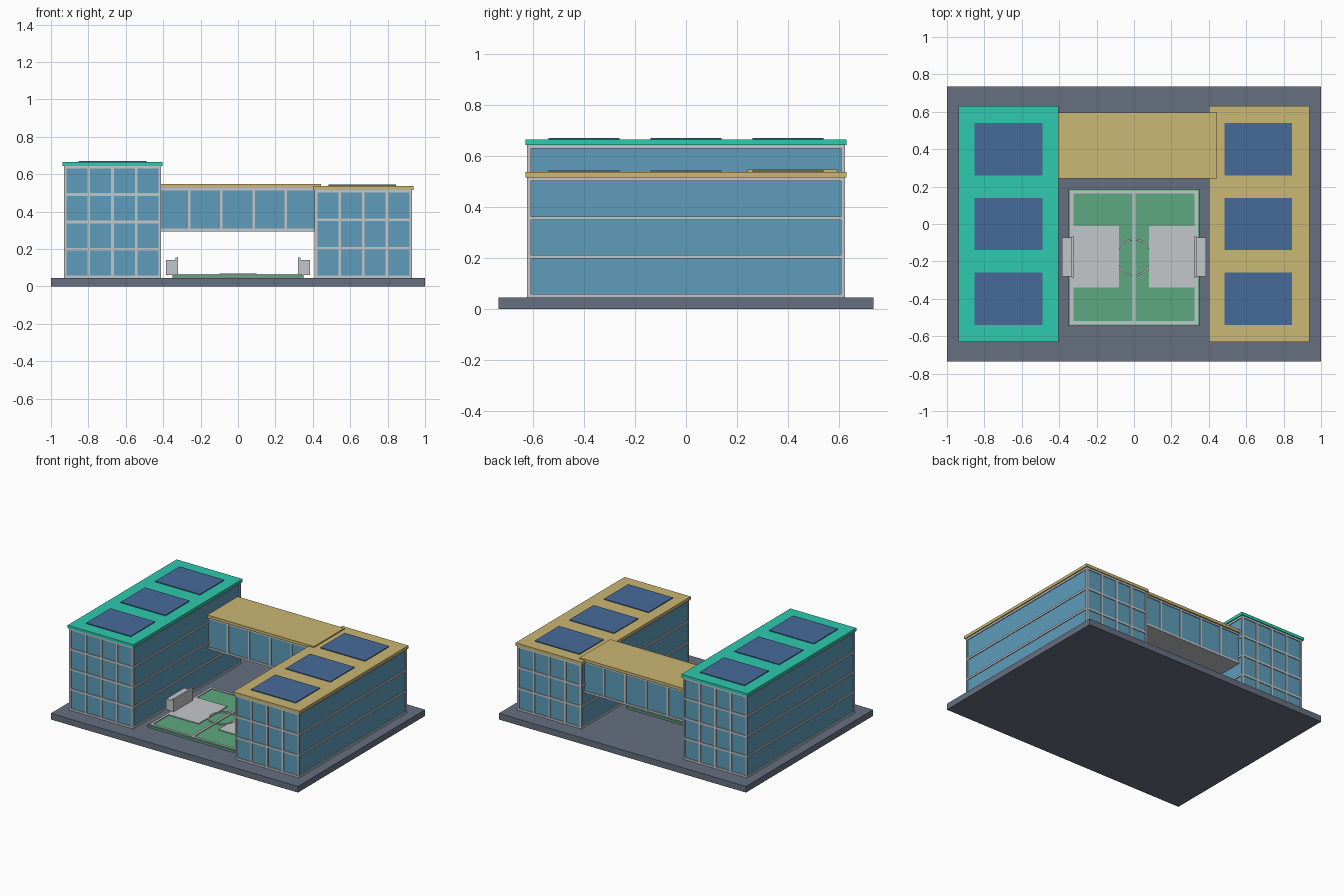
import bpy, bmesh
from math import pi
from mathutils import Matrix

if "Cube" in bpy.data.objects:
    bpy.data.objects.remove(bpy.data.objects["Cube"], do_unlink=True)


def material(name, r, g, b):
    # 8-bit display colour to linear
    col = [((c / 255 + 0.055) / 1.055) ** 2.4 for c in (r, g, b)] + [1]
    m = bpy.data.materials.new(name)
    m.use_nodes = True
    m.diffuse_color = col
    m.node_tree.nodes["Principled BSDF"].inputs["Base Color"].default_value = col
    return m


slate = material("slate paving", 103, 112, 128)
glass = material("blue glass", 94, 157, 187)
concrete = material("pale concrete", 196, 199, 202)
teal = material("teal roof", 46, 203, 175)
gold = material("gold roof", 203, 183, 115)
solar = material("solar blue", 70, 106, 154)
grass = material("pitch green", 93, 169, 128)


def boxes(name, mat, *extents):
    """One object made of boxes, each given as x0, x1, y0, y1, z0, z1."""
    bm = bmesh.new()
    for x0, x1, y0, y1, z0, z1 in extents:
        mtx = Matrix.Translation(((x0 + x1) / 2, (y0 + y1) / 2, (z0 + z1) / 2))
        mtx = mtx @ Matrix.Diagonal((x1 - x0, y1 - y0, z1 - z0, 1))
        bmesh.ops.create_cube(bm, size=1, matrix=mtx)
    return finish(name, mat, bm)


def finish(name, mat, bm):
    me = bpy.data.meshes.new(name)
    bm.to_mesh(me)
    bm.free()
    me.materials.append(mat)
    ob = bpy.data.objects.new(name, me)
    bpy.context.collection.objects.link(ob)
    return ob


def glazed_block(name, x0, x1, y0, y1, z0, z1, floors, bays, bar=0.014):
    """Glass volume with floor bands all round and posts on front and back."""
    inset = 0.006
    boxes(name + "_glass", glass,
          (x0 + inset, x1 - inset, y0 + inset, y1 - inset, z0 + 0.002, z1 - 0.002))
    frame = []
    for i in range(floors + 1):
        z = z0 + (z1 - z0 - bar) * i / floors
        frame.append((x0, x1, y0, y1, z, z + bar))
    for i in range(bays + 1):
        x = x0 + (x1 - x0 - bar) * i / bays
        for y in (y0, y1 - bar):
            frame.append((x, x + bar, y, y + bar, z0, z1))
    boxes(name + "_frame", concrete, *frame)


GROUND = 0.045
boxes("paved_base", slate, (-1, 1, -0.735, 0.735, 0, GROUND))

# Two wings with flat roofs and solar panels
for name, x0, x1, top, floors, roof in (
        ("right_wing", -0.93, -0.412, 0.645, 4, teal),
        ("left_wing", 0.41, 0.93, 0.517, 3, gold)):
    glazed_block(name, x0, x1, -0.623, 0.623, GROUND, top, floors, 4)
    boxes(name + "_roof", roof, (x0 - 0.008, x1 + 0.008, -0.63, 0.63, top, top + 0.021))
    mid = (x0 + x1) / 2 - (0.005 if x0 > 0 else 0)
    boxes(name + "_solar_panels", solar,
          *[(mid - 0.181, mid + 0.181, y - 0.14, y + 0.14, top + 0.02, top + 0.027)
            for y in (-0.4, 0, 0.4)])

# Raised bridge between the wings
glazed_block("bridge", -0.44, 0.435, 0.25, 0.585, 0.295, 0.528, 1, 5)
boxes("bridge_roof", gold, (-0.43, 0.445, 0.242, 0.595, 0.526, 0.547))

# Sports pitch and its markings
boxes("pitch", grass, (-0.35, 0.35, -0.545, 0.188, GROUND, 0.06))
X, Y0, Y1, W = 0.342, -0.537, 0.18, 0.018
L0, L1 = 0.058, 0.066
boxes("pitch_lines", concrete,
      (-X, X, Y0, Y0 + W, L0, L1), (-X, X, Y1 - W, Y1, L0, L1),
      (-X, -X + W, Y0, Y1, L0, L1), (X - W, X, Y0, Y1, L0, L1),
      (-W / 2, W / 2, Y0, Y1, L0, L1))
boxes("penalty_areas", concrete,
      (-X, -0.08, -0.34, -0.01, L0, L1), (0.08, X, -0.34, -0.01, L0, L1))

# Centre circle ring
bm = bmesh.new()
profile = [bm.verts.new(p) for p in
           ((0.091, 0, L0), (0.1, 0, L0), (0.1, 0, 0.069), (0.091, 0, 0.069))]
face = bm.faces.new(profile)
bmesh.ops.spin(bm, geom=[face], cent=(0, 0, 0), axis=(0, 0, 1),
               angle=2 * pi, steps=40, use_duplicate=False)
bmesh.ops.remove_doubles(bm, verts=bm.verts, dist=0.0005)
inner = [f for f in bm.faces if abs(f.normal.z) < 0.1 and
         max(v.co.z for v in f.verts) - min(v.co.z for v in f.verts) > 0.005 and
         len({round(v.co.xy.length, 3) for v in f.verts}) == 2]
bmesh.ops.delete(bm, geom=inner, context="FACES_ONLY")
bmesh.ops.recalc_face_normals(bm, faces=bm.faces)
bmesh.ops.translate(bm, verts=bm.verts, vec=(0, -0.178, 0))
finish("centre_circle", concrete, bm)

# Goals with a taller front frame
for name, s in (("right_goal", -1), ("left_goal", 1)):
    parts = [(0.328, 0.385, -0.28, -0.072, 0.062, 0.142),
             (0.32, 0.333, -0.286, -0.066, 0.062, 0.156)]
    boxes(name, concrete, *[(min(s * a, s * b), max(s * a, s * b), *rest)
                            for a, b, *rest in parts])
